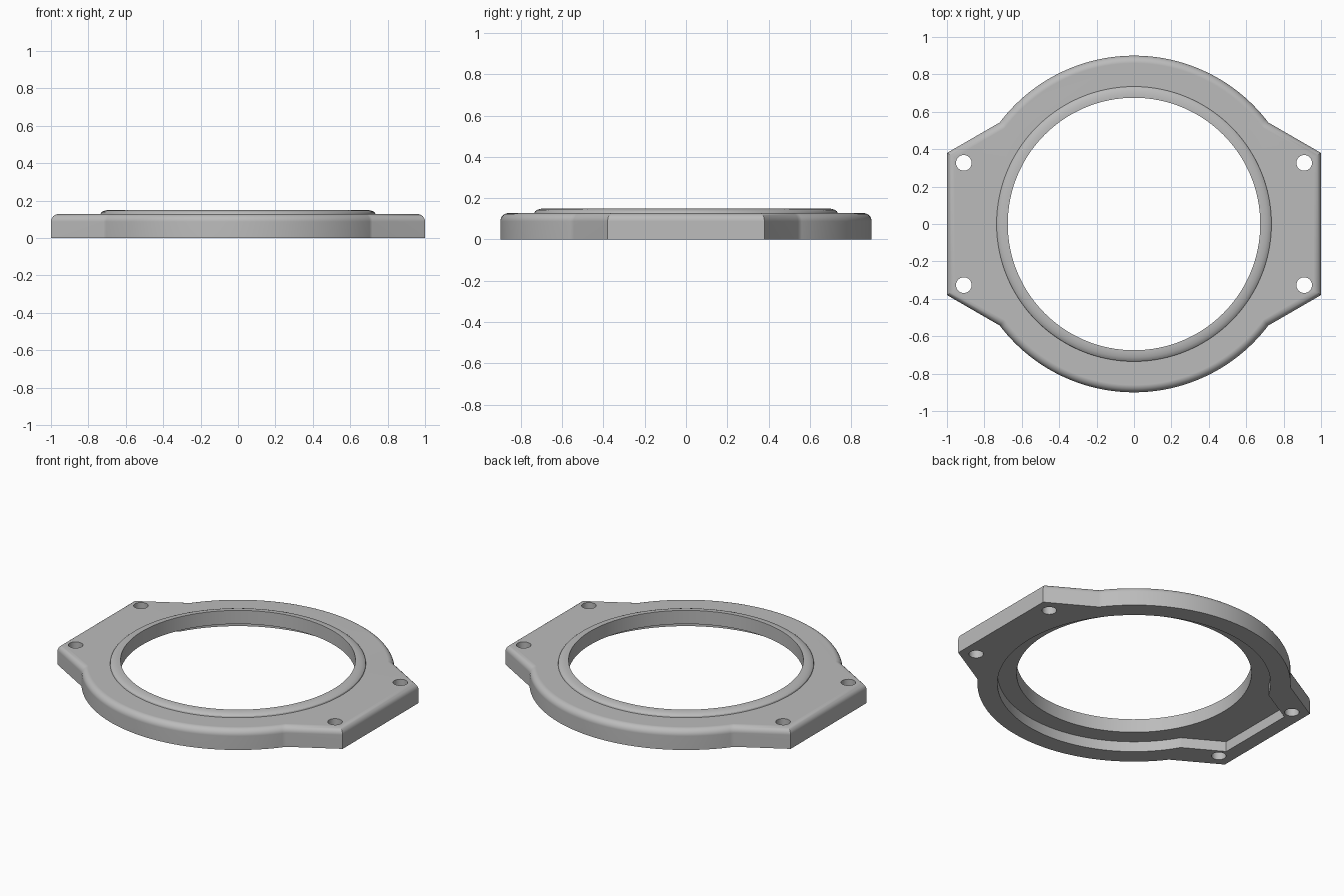
import bpy, bmesh
from math import pi, sin, cos, acos, radians

if "Cube" in bpy.data.objects:
    bpy.data.objects.remove(bpy.data.objects["Cube"])

SLANT = radians(60)      # direction the slanted tab edges face
PLATE_TOP = 0.128
FILLET = 0.04
BORE = 0.675

grey = bpy.data.materials.new("plain_grey")
grey.use_nodes = True
grey.diffuse_color = (0.5, 0.5, 0.5, 1)
grey.node_tree.nodes["Principled BSDF"].inputs["Base Color"].default_value = (0.5, 0.5, 0.5, 1)


def outline(radius, tab_x, slant_dist, right_tab=True, steps=72):
    """Round body with straight-ended, slant-sided tabs."""
    start = SLANT - acos(slant_dist / radius)
    tab_y = (slant_dist - tab_x * cos(SLANT)) / sin(SLANT)
    first = start if right_tab else 0.01
    top = [first + (pi - start - first) * i / steps for i in range(steps + 1)]
    pts = [(radius * cos(a), radius * sin(a)) for a in top]
    pts += [(-tab_x, tab_y), (-tab_x, -tab_y)]
    pts += [(radius * cos(a), -radius * sin(a)) for a in reversed(top)]
    if right_tab:
        pts += [(tab_x, -tab_y), (tab_x, tab_y)]
    return pts


def circle(radius, cx=0, cy=0, n=128):
    return [(cx + radius * cos(2 * pi * i / n), cy + radius * sin(2 * pi * i / n))
            for i in range(n)]


def loft(name, layers):
    """Closed solid through (points, height) layers, bottom to top."""
    bm = bmesh.new()
    rings = [[bm.verts.new((x, y, z)) for x, y in pts] for pts, z in layers]
    n = len(rings[0])
    for low, high in zip(rings, rings[1:]):
        for i in range(n):
            j = (i + 1) % n
            bm.faces.new((low[i], low[j], high[j], high[i]))
    bm.faces.new(rings[0][::-1])
    bm.faces.new(rings[-1])
    mesh = bpy.data.meshes.new(name)
    bm.to_mesh(mesh)
    bm.free()
    obj = bpy.data.objects.new(name, mesh)
    mesh.materials.append(grey)
    bpy.context.collection.objects.link(obj)
    return obj


def combine(target, tool, operation):
    mod = target.modifiers.new(operation, "BOOLEAN")
    mod.operation, mod.solver, mod.object = operation, "EXACT", tool
    bpy.ops.object.modifier_apply(modifier=mod.name)
    bpy.data.objects.remove(tool)


# Plate with a rounded upper rim
def plate_outline(inset):
    return outline(0.9 - inset, 1 - inset, 0.829 - inset)


layers = [(plate_outline(0), 0)]
for k in range(7):
    a = k / 6 * pi / 2
    layers.append((plate_outline(FILLET * (1 - cos(a))),
                   PLATE_TOP - FILLET * (1 - sin(a))))
plate = loft("mounting_plate", layers)
bpy.context.view_layer.objects.active = plate
plate.select_set(True)

# Raised, rounded lip around the bore
lip_layers = [(circle(0.735), 0.1), (circle(0.735), PLATE_TOP + 0.001)]
for k in range(1, 6):
    a = k / 5 * pi / 2
    lip_layers.append((circle(0.735 - 0.055 * (1 - cos(a))), PLATE_TOP + 0.001 + 0.022 * sin(a)))
combine(plate, loft("lip", lip_layers), "UNION")

# Central bore
combine(plate, loft("bore_cutter", [(circle(BORE), -0.1), (circle(BORE), 0.3)]), "DIFFERENCE")

# Underside recess, extended into one tab
recess = outline(0.785, 0.91, 0.68, right_tab=False)
combine(plate, loft("recess_cutter", [(recess, -0.1), (recess, 0.065)]), "DIFFERENCE")

# Screw holes
for sx in (-1, 1):
    for sy in (-1, 1):
        hole = circle(0.042, sx * 0.91, sy * 0.327, 32)
        combine(plate, loft("hole_cutter", [(hole, -0.1), (hole, 0.3)]), "DIFFERENCE")

bpy.ops.object.shade_smooth_by_angle(angle=radians(28))
weighted = plate.modifiers.new("even_shading", "WEIGHTED_NORMAL")
weighted.keep_sharp = True
